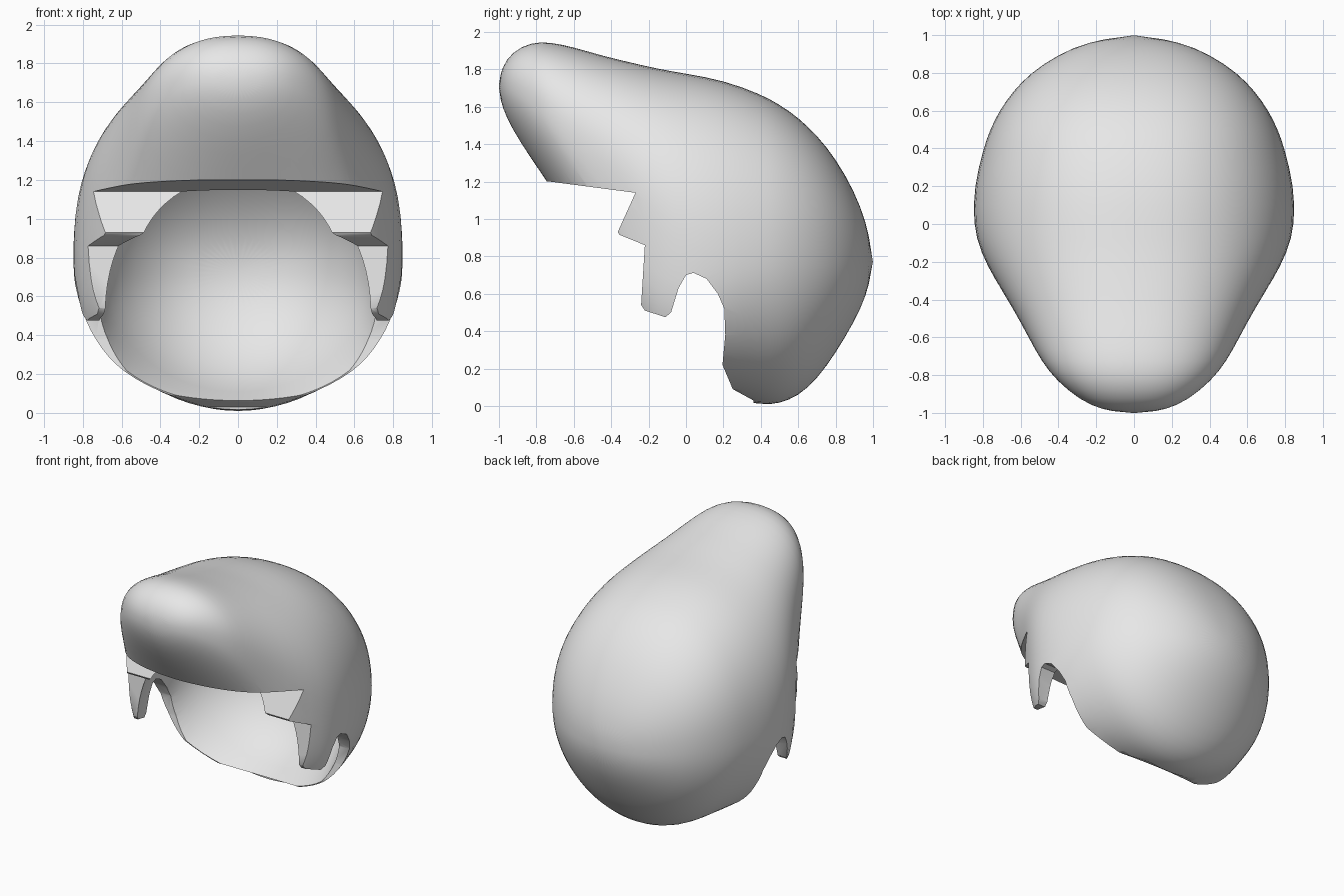
import bpy, bmesh, math

if "Cube" in bpy.data.objects:
    bpy.data.objects.remove(bpy.data.objects["Cube"])

SEG = 40


def finish(bm, name):
    bmesh.ops.recalc_face_normals(bm, faces=bm.faces)
    me = bpy.data.meshes.new(name)
    bm.to_mesh(me)
    bm.free()
    ob = bpy.data.objects.new(name, me)
    bpy.context.collection.objects.link(ob)
    return ob


def loft(name, front, rows, back):
    """Skin egg-shaped sections along y; front/back are (y, z) poles.
    Row: y, top, bottom, height of widest point, half width, lower exponent."""
    bm = bmesh.new()
    rings = []
    for y, top, bot, cz, w, nlow in rows:
        ring = []
        for i in range(SEG):
            a = 2 * math.pi * i / SEG
            c, s = math.cos(a), math.sin(a)
            n = 2.25 if s >= 0 else nlow
            h = top - cz if s >= 0 else cz - bot
            x = math.copysign(abs(c) ** (2 / n), c) * w
            z = cz + math.copysign(abs(s) ** (2 / n), s) * h
            ring.append(bm.verts.new((x, y, z)))
        rings.append(ring)
    for r0, r1 in zip(rings, rings[1:]):
        for i in range(SEG):
            j = (i + 1) % SEG
            bm.faces.new((r0[i], r0[j], r1[j], r1[i]))
    for (y, z), ring in ((front, rings[0]), (back, rings[-1])):
        pole = bm.verts.new((0, y, z))
        for i in range(SEG):
            bm.faces.new((pole, ring[i], ring[(i + 1) % SEG]))
    ob = finish(bm, name)
    ob.modifiers.new("smooth", 'SUBSURF').levels = 1
    return ob


# Outer volume: swept-up front roll blending into the rounded head
hair = loft("hair", (-1.003, 1.71), [
    (-0.985, 1.81, 1.60, 1.71, 0.17, 2),
    (-0.93, 1.895, 1.48, 1.69, 0.29, 2),
    (-0.83, 1.945, 1.325, 1.62, 0.41, 2),
    (-0.73, 1.948, 1.18, 1.53, 0.49, 2.2),
    (-0.60, 1.92, 0.98, 1.40, 0.56, 2.4),
    (-0.45, 1.875, 0.70, 1.27, 0.64, 2.8),
    (-0.30, 1.84, 0.30, 1.10, 0.735, 3.6),
    (-0.15, 1.805, 0.15, 0.95, 0.815, 3.6),
    (0.0, 1.78, 0.10, 0.85, 0.855, 3),
    (0.20, 1.745, 0.05, 0.80, 0.85, 2.3),
    (0.40, 1.67, 0.0, 0.80, 0.80, 2),
    (0.50, 1.615, 0.01, 0.80, 0.765, 2),
    (0.60, 1.545, 0.05, 0.80, 0.715, 2),
    (0.70, 1.45, 0.14, 0.80, 0.645, 2),
    (0.80, 1.325, 0.28, 0.79, 0.55, 2),
    (0.90, 1.15, 0.45, 0.78, 0.40, 2),
    (0.965, 0.98, 0.59, 0.77, 0.24, 2),
], (1.003, 0.77))

# Hollow for the head
hollow = loft("head_hollow_cutter", (-0.70, 0.5), [
    (-0.60, 0.95, -0.2, 0.45, 0.48, 3),
    (-0.40, 1.12, -0.3, 0.45, 0.63, 3),
    (-0.25, 1.20, -0.3, 0.45, 0.69, 3),
    (-0.10, 1.32, -0.2, 0.50, 0.725, 3),
    (0.10, 1.42, -0.05, 0.60, 0.74, 2.4),
    (0.30, 1.42, 0.07, 0.65, 0.71, 2),
    (0.50, 1.33, 0.14, 0.70, 0.63, 2),
    (0.70, 1.10, 0.32, 0.72, 0.45, 2),
    (0.80, 0.92, 0.52, 0.72, 0.25, 2),
], (0.84, 0.72))

# Side outline: brow, stepped sideburn, ear notch and nape (y, z)
outline = [(-1.3, 1.2), (-0.73, 1.2), (-0.27, 1.14), (-0.365, 0.93), (-0.355, 0.915),
           (-0.22, 0.86), (-0.24, 0.54), (-0.22, 0.51), (-0.11, 0.475), (-0.08, 0.50),
           (-0.04, 0.63), (0.0, 0.70), (0.04, 0.712), (0.11, 0.68), (0.17, 0.60),
           (0.205, 0.52), (0.21, 0.38), (0.195, 0.22), (0.25, 0.09), (0.36, 0.03),
           (0.40, -0.3), (-1.3, -0.3)]
bm = bmesh.new()
face = bm.faces.new([bm.verts.new((-1.2, y, z)) for y, z in outline])
ext = bmesh.ops.extrude_face_region(bm, geom=[face])
bmesh.ops.translate(bm, vec=(2.4, 0, 0),
                    verts=[v for v in ext["geom"] if isinstance(v, bmesh.types.BMVert)])
face_cut = finish(bm, "outline_cutter")

# Carve the hair
for cutter in (face_cut, hollow):
    mod = hair.modifiers.new("carve", 'BOOLEAN')
    mod.operation = 'DIFFERENCE'
    mod.solver = 'EXACT'
    mod.object = cutter
    cutter.hide_render = True

bpy.context.view_layer.objects.active = hair
hair.select_set(True)
for mod in list(hair.modifiers):
    bpy.ops.object.modifier_apply(modifier=mod.name)
for cutter in (face_cut, hollow):
    bpy.data.objects.remove(cutter)

# Single colour and smooth shading
mat = bpy.data.materials.new("light grey")
mat.diffuse_color = (0.8, 0.8, 0.8, 1)
mat.use_nodes = True
mat.node_tree.nodes["Principled BSDF"].inputs["Base Color"].default_value = mat.diffuse_color
hair.data.materials.clear()
hair.data.materials.append(mat)
bpy.ops.object.shade_smooth_by_angle(angle=math.radians(40))
